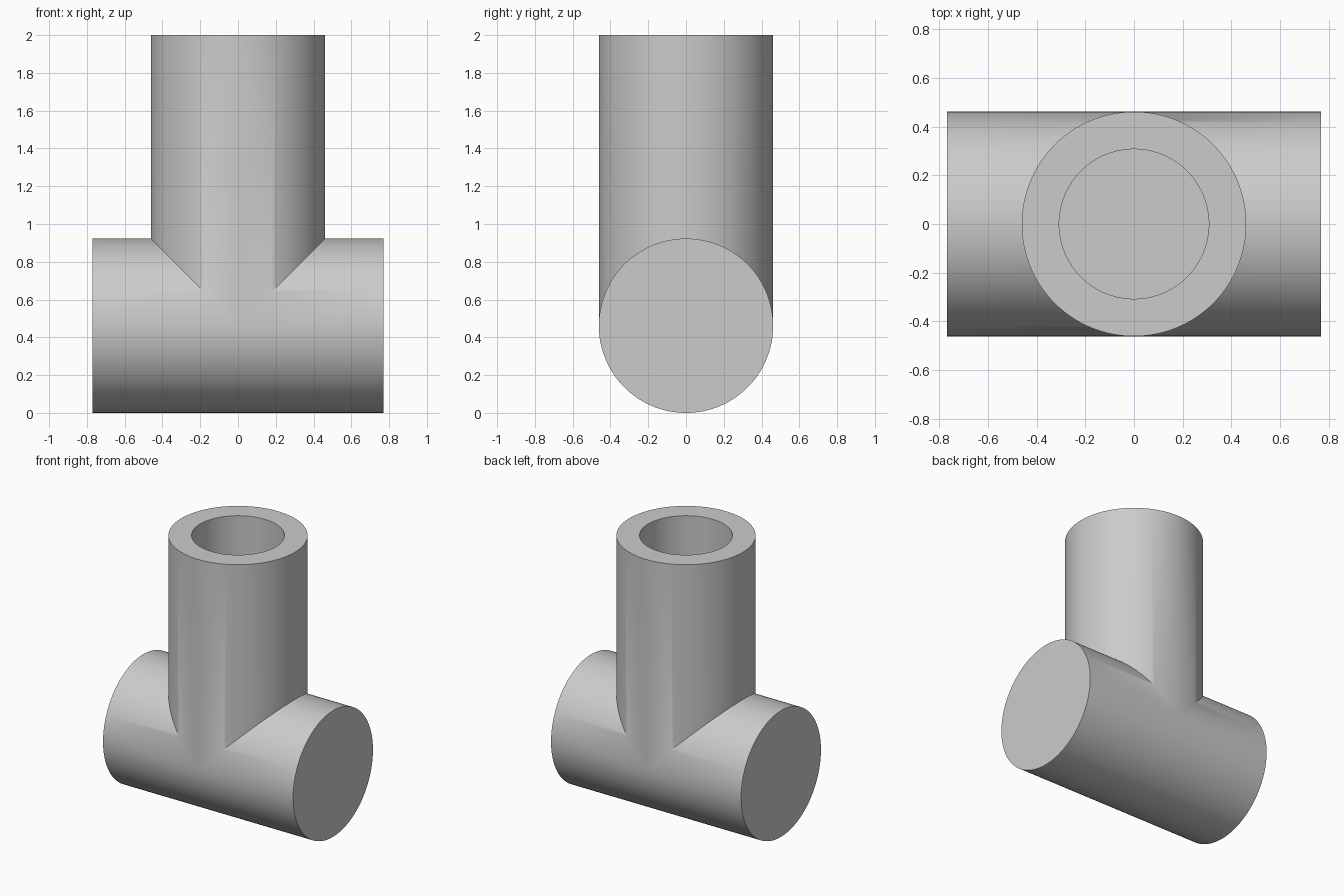
import bpy
import math

cube = bpy.data.objects.get("Cube")
if cube:
    bpy.data.objects.remove(cube, do_unlink=True)

RADIUS = 6 / 13       # shared by the run and the branch
BORE = 4 / 13
HALF_RUN = 10 / 13
TOP = 2.0
BORE_FLOOR = 0.93     # blind bore stops just above the run
SIDES = 128

grey = bpy.data.materials.new("plain grey")
grey.use_nodes = True
colour = (0.6, 0.6, 0.6, 1)
grey.diffuse_color = colour
grey.node_tree.nodes["Principled BSDF"].inputs["Base Color"].default_value = colour


def cylinder(name, radius, length, centre, rotation=(0, 0, 0)):
    bpy.ops.mesh.primitive_cylinder_add(vertices=SIDES, radius=radius, depth=length,
                                        location=centre, rotation=rotation)
    obj = bpy.context.object
    obj.name = name
    obj.data.materials.append(grey)
    return obj


def combine(target, other, operation):
    mod = target.modifiers.new(operation.title(), 'BOOLEAN')
    mod.operation = operation
    mod.solver = 'EXACT'
    mod.object = other
    bpy.context.view_layer.objects.active = target
    bpy.ops.object.modifier_apply(modifier=mod.name)
    bpy.data.objects.remove(other, do_unlink=True)


# Solid horizontal run, lying along x
tee = cylinder("tee_fitting", RADIUS, 2 * HALF_RUN, (0, 0, RADIUS), (0, math.pi / 2, 0))

# Upright branch, rooted on the axis of the run
branch = cylinder("branch", RADIUS, TOP - RADIUS, (0, 0, (TOP + RADIUS) / 2))
combine(tee, branch, 'UNION')

# Blind bore, open at the top
bore_top = TOP + 0.1
bore = cylinder("bore", BORE, bore_top - BORE_FLOOR, (0, 0, (bore_top + BORE_FLOOR) / 2))
combine(tee, bore, 'DIFFERENCE')

# Smooth walls with crisp rims
bpy.ops.object.select_all(action='DESELECT')
tee.select_set(True)
bpy.context.view_layer.objects.active = tee
bpy.ops.object.shade_smooth_by_angle(angle=math.radians(30))
